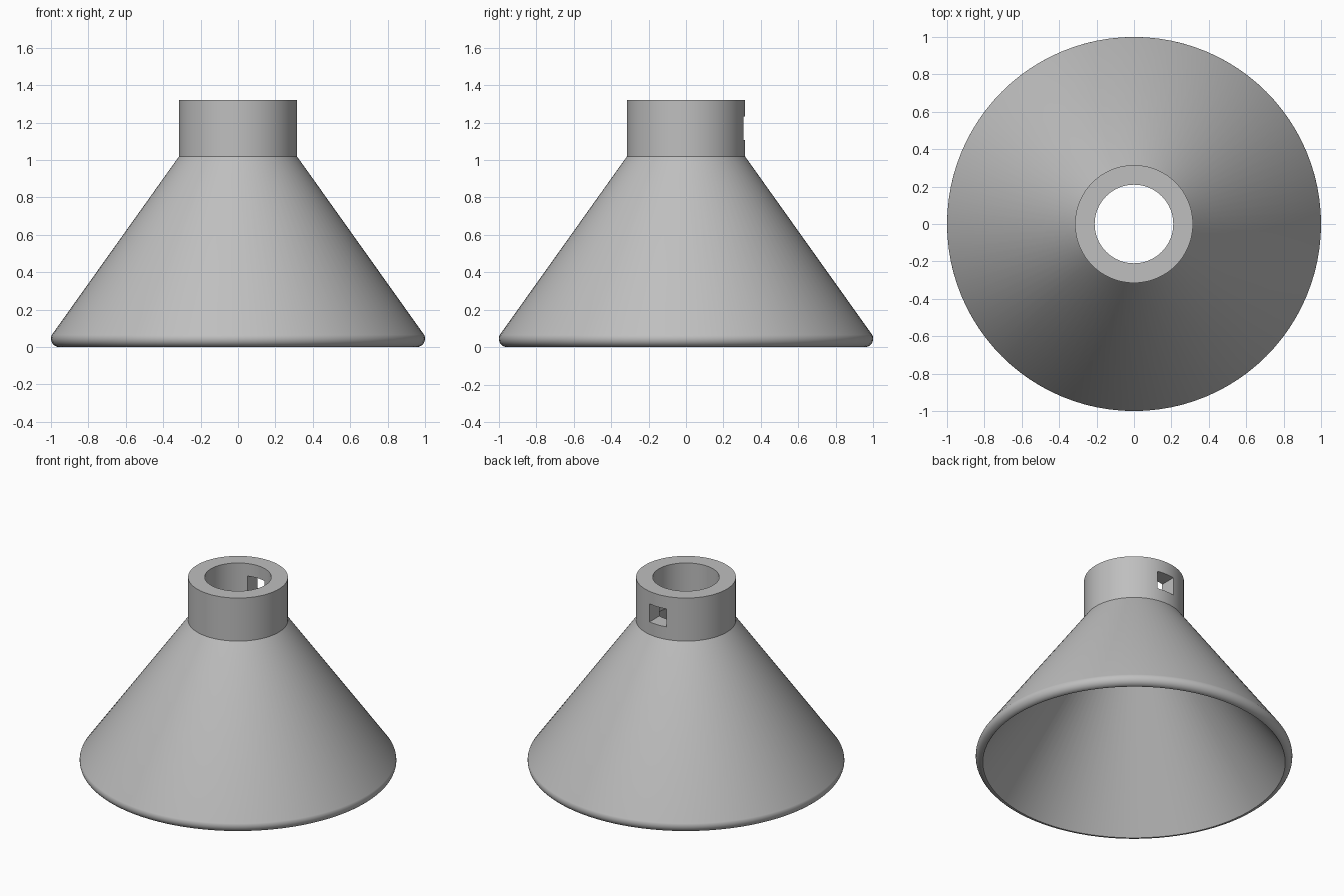
import bpy, bmesh, math

if "Cube" in bpy.data.objects:
    bpy.data.objects.remove(bpy.data.objects["Cube"])

grey = bpy.data.materials.new("light_grey")
grey.diffuse_color = (0.52, 0.52, 0.52, 1)
grey.use_nodes = True
grey.node_tree.nodes["Principled BSDF"].inputs["Base Color"].default_value = grey.diffuse_color

SEGMENTS = 96


def lathe(name, profile):
    """Revolve a closed (radius, height) profile around z."""
    bm = bmesh.new()
    verts = [bm.verts.new((r, 0, z)) for r, z in profile]
    edges = [bm.edges.new((v, verts[(i + 1) % len(verts)])) for i, v in enumerate(verts)]
    bmesh.ops.spin(bm, geom=verts + edges, cent=(0, 0, 0), axis=(0, 0, 1),
                   angle=math.tau, steps=SEGMENTS, use_merge=True)
    bmesh.ops.remove_doubles(bm, verts=bm.verts, dist=1e-5)
    bmesh.ops.recalc_face_normals(bm, faces=bm.faces)
    mesh = bpy.data.meshes.new(name)
    bm.to_mesh(mesh)
    bm.free()
    mesh.materials.append(grey)
    obj = bpy.data.objects.new(name, mesh)
    bpy.context.collection.objects.link(obj)
    return obj


# Rounded outer lip, from the underside up to where the cone starts
lip_r = 0.045
lip = [(0.955 + lip_r * math.cos(math.radians(a)), lip_r + lip_r * math.sin(math.radians(a)))
       for a in range(-90, 36, 9)]

# Hollow cone with a thick-walled collar
profile = lip + [(0.315, 1.02), (0.315, 1.32), (0.21, 1.32), (0.21, 1.02)]
shade = lathe("funnel_shade", profile)

# Rectangular window through the back of the collar
bpy.ops.mesh.primitive_cube_add(size=1, location=(0, 0.27, 1.17))
cutter = bpy.context.object
cutter.name = "window_cutter"
cutter.scale = (0.13, 0.3, 0.125)
cutter.data.materials.append(grey)
cutter.hide_render = True
cutter.hide_viewport = False

bpy.ops.object.select_all(action='DESELECT')
shade.select_set(True)
bpy.context.view_layer.objects.active = shade
cut = shade.modifiers.new("window", 'BOOLEAN')
cut.operation = 'DIFFERENCE'
cut.solver = 'EXACT'
cut.object = cutter
bpy.ops.object.modifier_apply(modifier=cut.name)
bpy.data.objects.remove(cutter, do_unlink=True)

bpy.ops.object.shade_smooth_by_angle(angle=math.radians(30))
